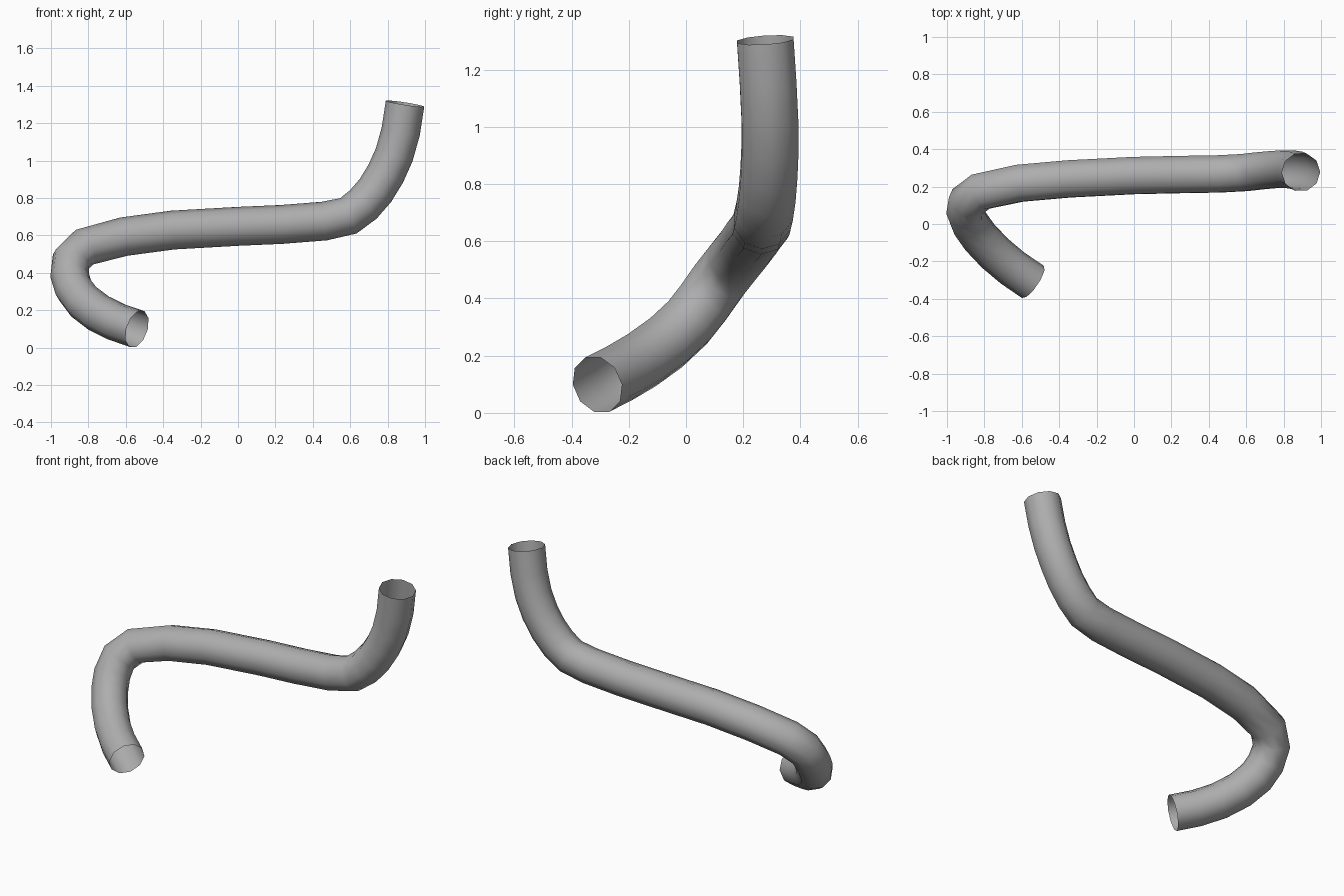
import bpy

if "Cube" in bpy.data.objects:
    bpy.data.objects.remove(bpy.data.objects["Cube"])

# Centre line of the bent pipe
path = [
    (-0.54, -0.31, 0.099), (-0.65, -0.235, 0.137), (-0.745, -0.155, 0.184),
    (-0.825, -0.07, 0.245), (-0.878, 0.005, 0.315), (-0.90, 0.06, 0.385),
    (-0.893, 0.118, 0.467), (-0.82, 0.173, 0.537), (-0.61, 0.218, 0.593),
    (-0.35, 0.241, 0.628), (0.0, 0.259, 0.648), (0.23, 0.264, 0.658),
    (0.46, 0.268, 0.676), (0.59, 0.275, 0.704), (0.67, 0.284, 0.765),
    (0.735, 0.29, 0.84), (0.79, 0.294, 0.93), (0.835, 0.293, 1.03),
    (0.87, 0.287, 1.155), (0.893, 0.277, 1.304),
]

# Open-ended round tube swept along the path
curve = bpy.data.curves.new("bent_pipe", 'CURVE')
curve.dimensions = '3D'
curve.bevel_depth = 0.104
curve.bevel_resolution = 3
curve.use_fill_caps = False
spline = curve.splines.new('POLY')
spline.points.add(len(path) - 1)
for point, co in zip(spline.points, path):
    point.co = (*co, 1.0)
source = bpy.data.objects.new("bent_pipe", curve)
bpy.context.collection.objects.link(source)

# Convert to a smooth mesh
bpy.context.view_layer.objects.active = source
source.select_set(True)
bpy.ops.object.convert(target='MESH')
pipe = bpy.context.object
pipe.name = "bent_pipe"
bpy.ops.object.shade_smooth()

# Dark grey finish
grey = bpy.data.materials.new("dark_grey")
grey.diffuse_color = (0.42, 0.42, 0.42, 1.0)
grey.use_nodes = True
grey.node_tree.nodes["Principled BSDF"].inputs["Base Color"].default_value = grey.diffuse_color
pipe.data.materials.clear()
pipe.data.materials.append(grey)
